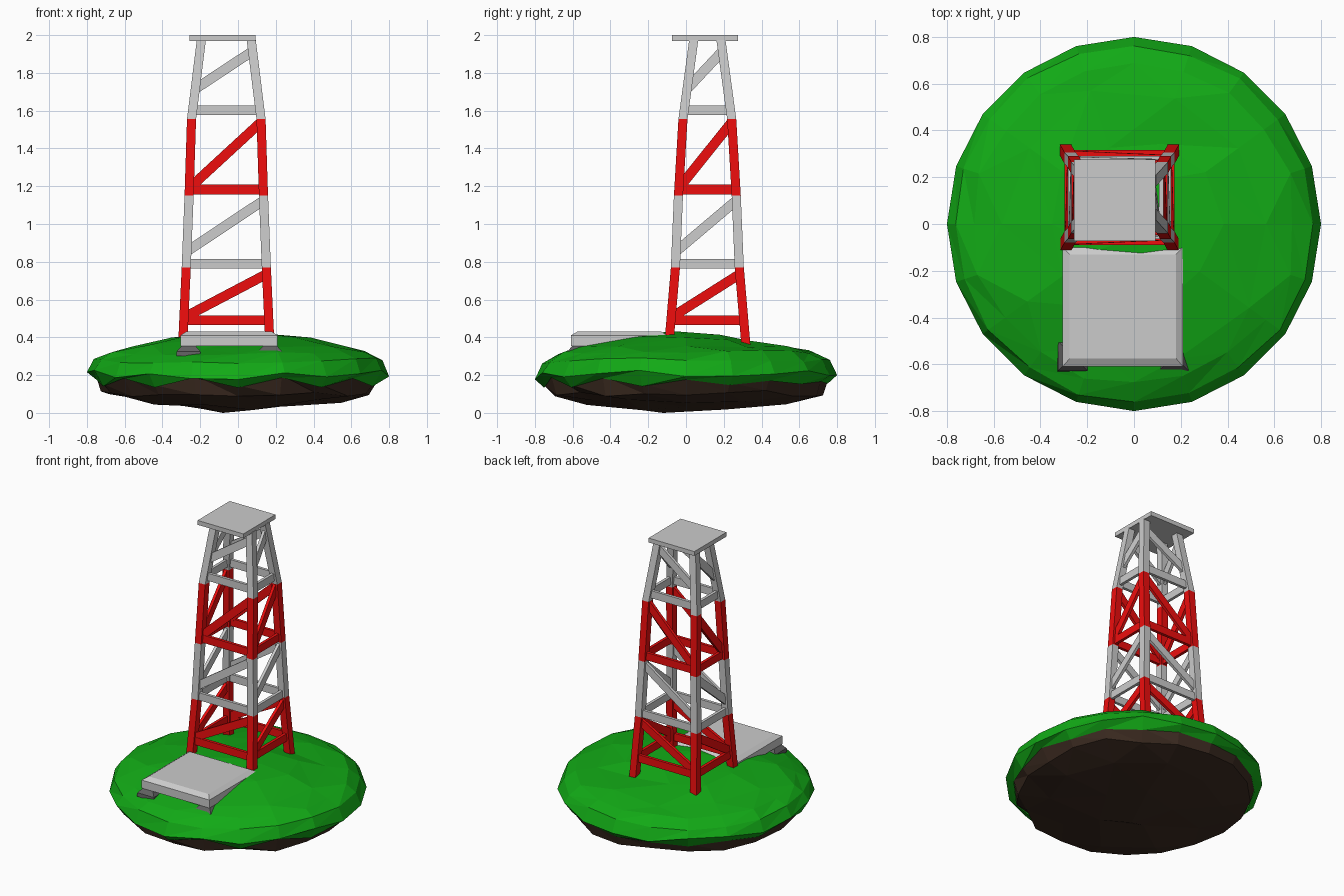
import bpy, bmesh, math, random
from mathutils import Vector

if "Cube" in bpy.data.objects:
    bpy.data.objects.remove(bpy.data.objects["Cube"])

random.seed(4)


def material(name, rgb):
    m = bpy.data.materials.new(name)
    m.diffuse_color = (*rgb, 1)
    m.use_nodes = True
    m.node_tree.nodes["Principled BSDF"].inputs["Base Color"].default_value = m.diffuse_color
    return m


RED = material("red_paint", (0.85, 0.004, 0.004))
GREEN = material("grass", (0.006, 0.40, 0.008))
BROWN = material("soil", (0.045, 0.024, 0.015))
DARK = material("dark_grey", (0.12, 0.12, 0.12))


def finish(name, bm, mat=None):
    bmesh.ops.recalc_face_normals(bm, faces=bm.faces)
    me = bpy.data.meshes.new(name)
    bm.to_mesh(me)
    bm.free()
    if mat:
        me.materials.append(mat)
    ob = bpy.data.objects.new(name, me)
    bpy.context.collection.objects.link(ob)
    return ob


def loft(bm, loops):
    """Closed solid through loops of equal length."""
    rows = [[bm.verts.new(p) for p in loop] for loop in loops]
    n = len(rows[0])
    for a, b in zip(rows, rows[1:]):
        for i in range(n):
            bm.faces.new((a[i], a[(i + 1) % n], b[(i + 1) % n], b[i]))
    bm.faces.new(rows[0][::-1])
    bm.faces.new(rows[-1])


def rect(x0, x1, y0, y1, z):
    return [(x0, y0, z), (x1, y0, z), (x1, y1, z), (x0, y1, z)]


def bridge(bm, a, b):
    """Join rings of equal count, half count, or a single tip."""
    n, m = len(a), len(b)
    for i in range(n):
        a0, a1 = a[i], a[(i + 1) % n]
        if m == 1:
            bm.faces.new((a0, a1, b[0]))
        elif m == n:
            b0, b1 = b[i], b[(i + 1) % n]
            bm.faces.new((a0, a1, b1))
            bm.faces.new((a0, b1, b0))
        else:
            j = i // 2
            bm.faces.new((a0, a1, b[(j + i % 2) % m]))
            if i % 2 == 0:
                bm.faces.new((a1, b[(j + 1) % m], b[j]))


def skirt(i, n):
    """Wavy lower hem of the grass, strongest at the front."""
    t = 2 * math.pi * i / n
    amp = 0.018 - 0.012 * math.sin(t)
    odd = i % 2
    return Vector((0.75 * math.cos(t), 0.75 * math.sin(t),
                   0.16 + (-amp if odd else amp) * 0.9))


def ring(bm, n, r, z, jr, jz, slope=0):
    out = []
    for i in range(n):
        t = 2 * math.pi * i / n
        q = r + random.uniform(-jr, jr)
        y = q * math.sin(t)
        out.append(bm.verts.new((q * math.cos(t), y, z + random.uniform(-jz, jz)
                                 - slope * max(0, y) - 0.03 * max(0, -y - 0.3))))
    return out


# Grass mound
bm = bmesh.new()
rings = [[bm.verts.new(skirt(i, 20)) for i in range(20)],
         ring(bm, 20, 0.80, 0.21, 0, 0.022),
         ring(bm, 20, 0.765, 0.28, 0.008, 0.012),
         ring(bm, 20, 0.69, 0.322, 0.015, 0.01),
         ring(bm, 10, 0.58, 0.356, 0.03, 0.01, 0.02),
         ring(bm, 10, 0.36, 0.396, 0.03, 0.01, 0.06),
         ring(bm, 5, 0.17, 0.42, 0.02, 0.005, 0.06),
         [bm.verts.new((0, -0.06, 0.432))]]
for a, b in zip(rings, rings[1:]):
    bridge(bm, a, b)
finish("grass_mound", bm, GREEN)

# Soil underside
bm = bmesh.new()
rings = [[bm.verts.new(skirt(i, 20) + Vector((0, 0, 0.012))) for i in range(20)],
         ring(bm, 20, 0.71, 0.105, 0.02, 0.016),
         ring(bm, 10, 0.53, 0.06, 0.03, 0.018),
         ring(bm, 5, 0.24, 0.025, 0.03, 0.01),
         [bm.verts.new((-0.08, -0.12, 0))]]
for a, b in zip(rings, rings[1:]):
    bridge(bm, a, b)
finish("soil_base", bm, BROWN)

# Concrete slab with sloped top edge, on dark feet
bm = bmesh.new()
loft(bm, [rect(-0.305, 0.21, -0.61, -0.10, 0.355),
          rect(-0.305, 0.21, -0.61, -0.10, 0.41),
          rect(-0.275, 0.18, -0.575, -0.13, 0.43)])
finish("slab", bm)
bm = bmesh.new()
for cx in (-0.262, 0.17):
    for cy in (-0.565, -0.19):
        loft(bm, [rect(cx - .065, cx + .065, cy - .065, cy + .065, 0.30),
                  rect(cx - .063, cx + .063, cy - .063, cy + .063, 0.325),
                  rect(cx - .035, cx + .035, cy - .035, cy + .035, 0.357)])
finish("slab_feet", bm, DARK)

# Tower: (height, outer half width in x, outer half width in y)
CX, CY, W = -0.062, 0.113, 0.048
LEVELS = [(0.36, 0.255, 0.228), (0.77, 0.236, 0.193), (1.15, 0.221, 0.177),
          (1.555, 0.208, 0.153), (1.975, 0.156, 0.096)]


def half(z):
    for (z0, x0, y0), (z1, x1, y1) in zip(LEVELS, LEVELS[1:]):
        if z <= z1:
            t = (z - z0) / (z1 - z0)
            return x0 + (x1 - x0) * t, y0 + (y1 - y0) * t


def leg_centre(sx, sy, z):
    hx, hy = half(z)
    return Vector((CX + sx * (hx - W / 2), CY + sy * (hy - W / 2), z))


def leg_square(sx, sy, z):
    p = leg_centre(sx, sy, z)
    return rect(p.x - W / 2, p.x + W / 2, p.y - W / 2, p.y + W / 2, z)


def bar(bm, p, q, across, width=0.052, depth=0.02):
    d = (q - p).normalized()
    u = across * depth / 2
    v = d.cross(across).normalized() * width / 2
    loft(bm, [[e - u - v, e + u - v, e + u + v, e - u + v] for e in (p, q)])


# Per section: cross bar height, diagonal low and high ends
BRACES = [(0.49, 0.505, 0.735), (0.79, 0.855, 1.125),
          (1.183, 1.19, 1.54), (1.602, 1.715, 1.915)]
for k, (zb, zl, zh) in enumerate(BRACES):
    mat = RED if k % 2 == 0 else None
    tag = "lower middle upper top".split()[k]
    bm = bmesh.new()
    for sx in (-1, 1):
        for sy in (-1, 1):
            loft(bm, [leg_square(sx, sy, LEVELS[k][0]),
                      leg_square(sx, sy, LEVELS[k + 1][0])])
    finish(tag + "_legs", bm, mat)
    bm = bmesh.new()
    for s in (-1, 1):
        for lo, hi in ((zb, zb), (zl, zh)):
            bar(bm, leg_centre(-1, s, lo), leg_centre(1, s, hi), Vector((0, 1, 0)))
            bar(bm, leg_centre(s, -1, lo), leg_centre(s, 1, hi), Vector((1, 0, 0)))
    finish(tag + "_braces", bm, mat)

# Top plate
bm = bmesh.new()
loft(bm, [rect(-0.256, 0.092, -0.073, 0.275, z) for z in (1.97, 2.0)])
finish("top_plate", bm)
